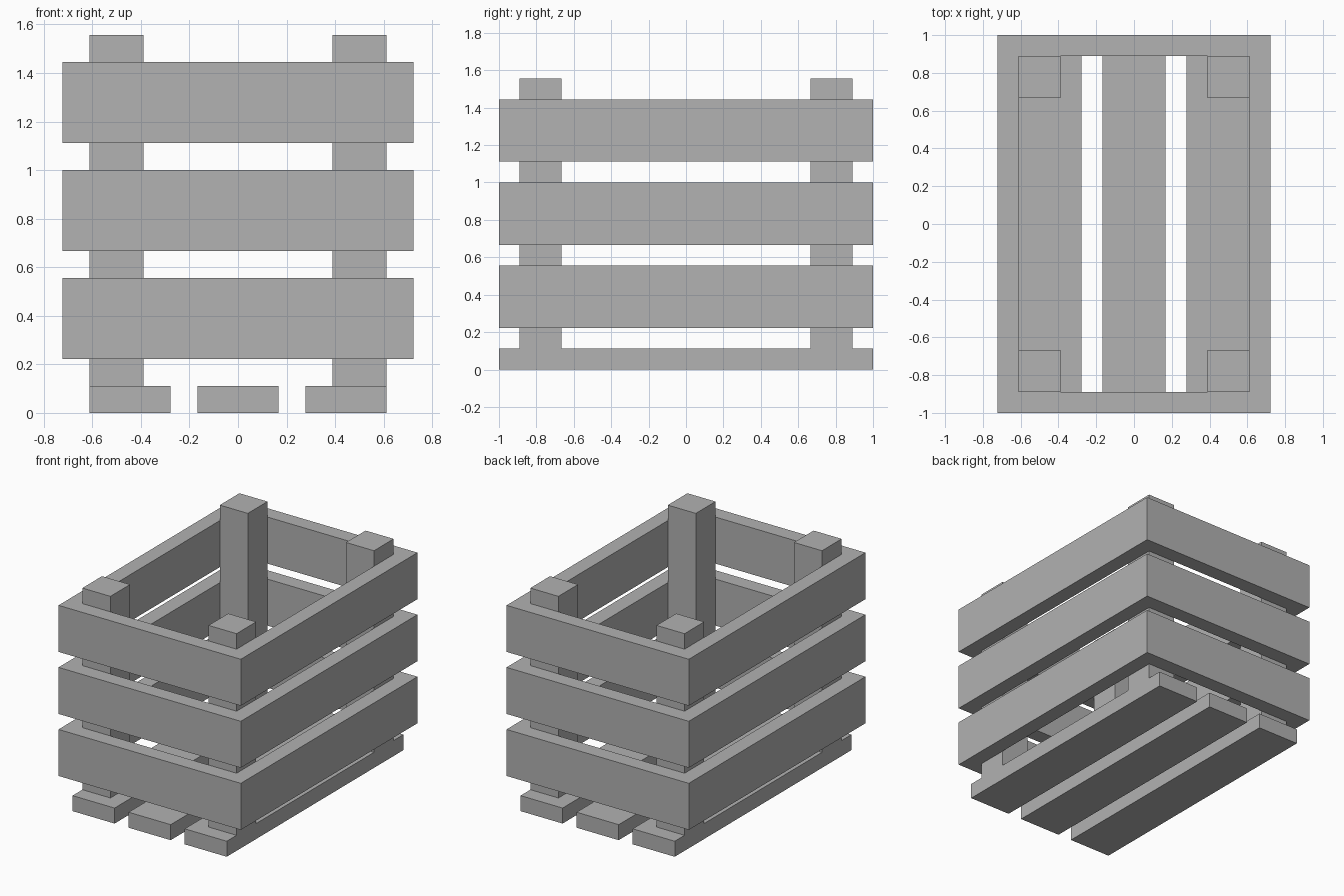
import bpy
import bmesh
from mathutils import Matrix

if "Cube" in bpy.data.objects:
    bpy.data.objects.remove(bpy.data.objects["Cube"], do_unlink=True)

U = 1 / 9                     # board thickness, the module of the crate
HALF_X, HALF_Y = 6.5 * U, 9 * U

grey = bpy.data.materials.new("plain_grey")
grey.use_nodes = True
grey.diffuse_color = (0.445, 0.445, 0.445, 1)
grey.node_tree.nodes["Principled BSDF"].inputs["Base Color"].default_value = grey.diffuse_color


def add_object(name, bm):
    bmesh.ops.recalc_face_normals(bm, faces=bm.faces)
    mesh = bpy.data.meshes.new(name)
    bm.to_mesh(mesh)
    bm.free()
    mesh.materials.append(grey)
    obj = bpy.data.objects.new(name, mesh)
    bpy.context.collection.objects.link(obj)


def add_box(name, centre, size):
    bm = bmesh.new()
    bmesh.ops.create_cube(bm, size=1, matrix=Matrix.Translation(centre) @ Matrix.Diagonal((*size, 1)))
    add_object(name, bm)


def add_frame(name, bottom, height):
    """Rectangular band of four joined boards."""
    bm = bmesh.new()
    corners = [(-1, -1), (1, -1), (1, 1), (-1, 1)]
    outer = [bm.verts.new((sx * HALF_X, sy * HALF_Y, bottom)) for sx, sy in corners]
    inner = [bm.verts.new((sx * (HALF_X - U), sy * (HALF_Y - U), bottom)) for sx, sy in corners]
    for i in range(4):
        j = (i + 1) % 4
        bm.faces.new((outer[i], outer[j], inner[j], inner[i]))
    top = bmesh.ops.extrude_face_region(bm, geom=bm.faces[:])["geom"]
    bmesh.ops.translate(bm, vec=(0, 0, height),
                        verts=[v for v in top if isinstance(v, bmesh.types.BMVert)])
    add_object(name, bm)


# Floor boards
for label, x in (("right", -4 * U), ("middle", 0), ("left", 4 * U)):
    add_box(f"floor_board_{label}", (x, 0, U / 2), (3 * U, 2 * HALF_Y, U))

# Corner posts standing on the floor
for end, sy in (("front", -1), ("back", 1)):
    for side, sx in (("right", -1), ("left", 1)):
        add_box(f"{end}_{side}_post", (sx * 4.5 * U, sy * 7 * U, 7.5 * U), (2 * U, 2 * U, 13 * U))

# Three slat bands around the posts
for i, label in enumerate(("lower", "middle", "upper")):
    add_frame(f"{label}_slat_band", (2 + 4 * i) * U, 3 * U)
